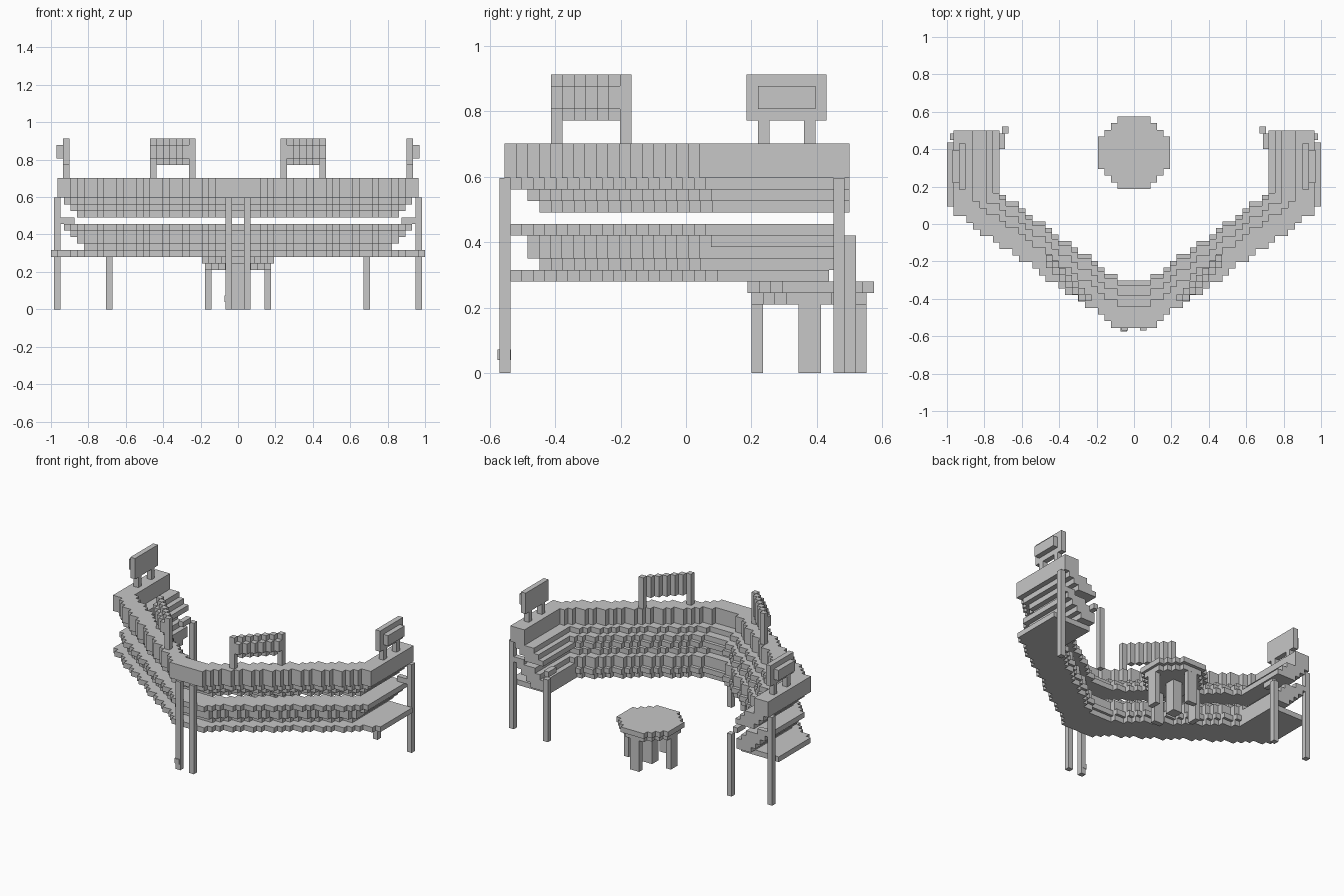
import bpy, bmesh

cube = bpy.data.objects.get("Cube")
if cube:
    bpy.data.objects.remove(cube, do_unlink=True)

V = 2 / 57  # side of one building block

mat = bpy.data.materials.new("plain_grey")
mat.use_nodes = True
GREY = (0.57, 0.57, 0.57, 1)
mat.diffuse_color = GREY
mat.node_tree.nodes["Principled BSDF"].inputs["Base Color"].default_value = GREY


def finish(name, bm):
    bmesh.ops.recalc_face_normals(bm, faces=bm.faces)
    mesh = bpy.data.meshes.new(name)
    bm.to_mesh(mesh)
    bm.free()
    mesh.materials.append(mat)
    obj = bpy.data.objects.new(name, mesh)
    bpy.context.collection.objects.link(obj)
    return obj


def add_box(bm, lo, hi):
    verts = bmesh.ops.create_cube(bm, size=1)["verts"]
    for v in verts:
        for i in range(3):
            v.co[i] = hi[i] if v.co[i] > 0 else lo[i]


def boxes(name, parts, mirror=True):
    bm = bmesh.new()
    for lo, hi in parts:
        add_box(bm, lo, hi)
        if mirror:
            add_box(bm, (-hi[0], lo[1], lo[2]), (-lo[0], hi[1], hi[2]))
    return finish(name, bm)


def stepped_plate(name, columns, z0, z1):
    """Extrude a stepped outline given as columns (left, right, low, high)."""
    outline = []
    for left, right, low, _ in columns:
        outline += [(left, low), (right, low)]
    for left, right, _, high in reversed(columns):
        outline += [(right, high), (left, high)]
    points = [p for i, p in enumerate(outline)
              if abs(p[0] - outline[i - 1][0]) + abs(p[1] - outline[i - 1][1]) > 1e-5]
    bm = bmesh.new()
    face = bm.faces.new([bm.verts.new((x, y, z0)) for x, y in points])
    top = bmesh.ops.extrude_face_region(bm, geom=[face])["geom"]
    for v in top:
        if isinstance(v, bmesh.types.BMVert):
            v.co.z = z1
    return finish(name, bm)


def winged_plate(name, z0, z1, half, front, inner_front, inner_half, back):
    """V-shaped desk layer with stepped diagonals and straight side arms."""
    n = round(half / V - 0.5)
    columns = []
    for k in range(-n, n + 1):
        ax = abs(k) * V
        low = front + V * round(max(0, ax - 0.085) * 0.70 / V)
        high = inner_front + V * round(max(0, ax - 0.07) * 0.72 / V)
        if ax > inner_half:
            high = back
        columns.append(((k - 0.5) * V, (k + 0.5) * V, low, high))
    return stepped_plate(name, columns, z0, z1)


# Narrow desk top and wide base shelf
winged_plate("desk_top", 17 * V, 20 * V, 0.965, -0.555, -0.44, 0.865, 0.5)
winged_plate("base_shelf", 8 * V, 9 * V, 1.0, -0.537, -0.32, 0.725, 0.437)

# Sloping tiers, each layer further in than the one above: (front, inner front)
STEPS = [(-0.537, -0.38), (-0.485, -0.325), (-0.447, -0.302)]
tiers = [("upper", 16, STEPS, 0.5),
         ("lower", 12, [STEPS[0], STEPS[1], STEPS[1], STEPS[2]], 0.485)]
for label, level, steps, back in tiers:
    for i, (front, inner_front) in enumerate(steps):
        half = 0.93 - i * V
        winged_plate(f"{label}_tier_{i + 1}", (level - i) * V, (level - i + 1) * V,
                     half, front, inner_front, max(half - 4 * V, 0.725), back)

# Desk legs and their short brackets
boxes("outer_legs", [((0.95, 0.45, 0), (0.985, 0.485, 17 * V))])
boxes("inner_legs", [((0.67, 0.485, 0), (0.705, 0.52, 12 * V))])
boxes("front_legs", [((0.033, -0.57, 0), (0.068, -0.536, 17 * V))])
boxes("leg_brackets", [((0.875, 0.45, 13 * V), (0.95, 0.485, 14 * V)),
                       ((0.69, 0.40, 12 * V), (0.725, 0.485, 13 * V))])
boxes("leg_knob", [((-0.073, -0.576, 0.04), (-0.037, -0.534, 0.073))], mirror=False)

# Upright panels at the ends of the arms
boxes("end_panels", [((0.9, 0.185, 22 * V), (0.935, 0.43, 26 * V)),
                     ((0.935, 0.22, 23 * V), (0.97, 0.395, 25 * V)),
                     ((0.9, 0.22, 20 * V), (0.935, 0.255, 22 * V)),
                     ((0.9, 0.36, 20 * V), (0.935, 0.395, 22 * V))])

# Upright panels along the diagonals
parts = []
for i in range(7):
    x, y = 0.226 + i * V, -0.412 + i * V
    bottom = 20 if i in (0, 6) else 22
    parts.append(((x, y, bottom * V), (x + V, y + V, 26 * V)))
    if i < 6:
        parts.append(((x + V, y, 23 * V), (x + 2 * V, y + V, 25 * V)))
boxes("diagonal_panels", parts)


# Round stool
def disc(name, count, limit, z0, z1, cy):
    columns = []
    mid = (count - 1) / 2
    for i in range(count):
        dx = i - mid
        reach = max(j - mid for j in range(count) if dx ** 2 + (j - mid) ** 2 <= limit)
        r = (reach + 0.5) * V
        columns.append(((dx - 0.5) * V, (dx + 0.5) * V, cy - r, cy + r))
    return stepped_plate(name, columns, z0, z1)


disc("stool_seat", 11, 29.5, 7 * V, 8 * V, 0.381)
disc("stool_under_seat", 10, 23, 6 * V, 7 * V, 0.376)
boxes("stool_side_legs", [((4 * V, 0.343, 0), (5 * V, 0.413, 6 * V))])
boxes("stool_end_legs", [((-V, 0.2, 0), (V, 0.235, 6 * V)),
                         ((-V, 0.516, 0), (V, 0.551, 6 * V))], mirror=False)
boxes("stool_centre_post", [((-V, 0.343, 0), (V, 0.413, 6 * V))], mirror=False)
